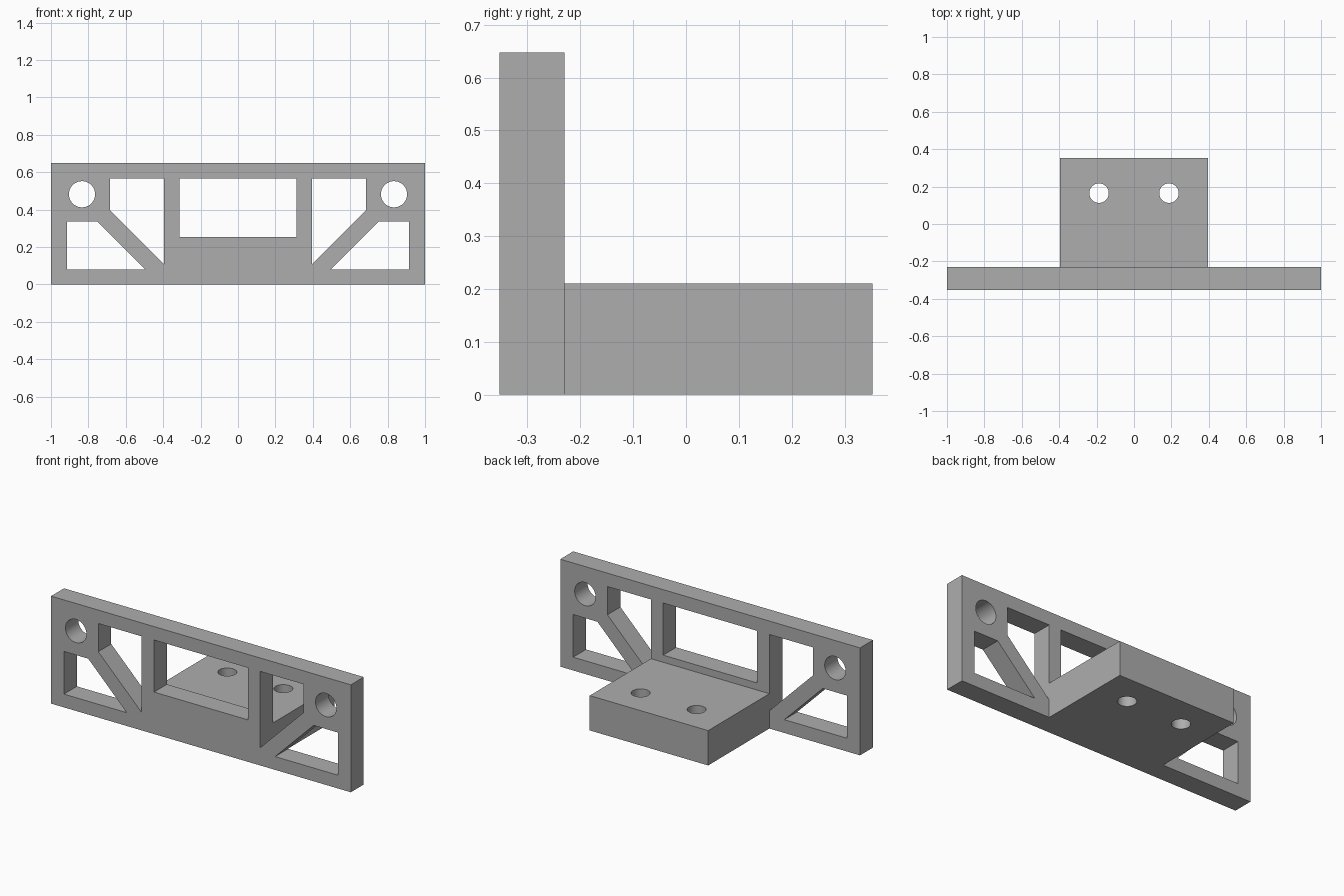
import bpy
import bmesh
from math import cos, sin, tau, pi, radians
from mathutils import Matrix

cube = bpy.data.objects.get("Cube")
if cube:
    bpy.data.objects.remove(cube, do_unlink=True)

grey = bpy.data.materials.new("mid grey")
grey.use_nodes = True
colour = (0.42, 0.42, 0.42, 1)
grey.diffuse_color = colour
grey.node_tree.nodes["Principled BSDF"].inputs["Base Color"].default_value = colour


def rectangle(x, low, high):
    return [(-x, low), (x, low), (x, high), (-x, high)]


def circle(x, y, r, sides=48):
    return [(x + r * cos(tau * i / sides), y + r * sin(tau * i / sides))
            for i in range(sides)]


def mirrored(outline):
    return [outline, [(-x, y) for x, y in reversed(outline)]]


def pierced_slab(name, loops, thickness, placement):
    """Extrude a filled outline; inner loops become through holes."""
    curve = bpy.data.curves.new(name + "_profile", "CURVE")
    curve.dimensions = "2D"
    curve.fill_mode = "BOTH"
    curve.extrude = thickness / 2
    for loop in loops:
        spline = curve.splines.new("POLY")
        spline.points.add(len(loop) - 1)
        for point, (x, y) in zip(spline.points, loop):
            point.co = (x, y, 0, 1)
        spline.use_cyclic_u = True
    helper = bpy.data.objects.new(name + "_profile", curve)
    bpy.context.collection.objects.link(helper)
    bpy.context.view_layer.update()
    evaluated = helper.evaluated_get(bpy.context.evaluated_depsgraph_get())
    mesh = bpy.data.meshes.new_from_object(evaluated)
    bpy.data.objects.remove(helper, do_unlink=True)

    # Weld the caps to the walls and place the slab
    bm = bmesh.new()
    bm.from_mesh(mesh)
    bmesh.ops.remove_doubles(bm, verts=bm.verts, dist=0.0005)
    bmesh.ops.transform(bm, matrix=placement, verts=bm.verts)
    bmesh.ops.recalc_face_normals(bm, faces=bm.faces)
    bm.to_mesh(mesh)
    bm.free()
    mesh.materials.clear()
    mesh.materials.append(grey)
    obj = bpy.data.objects.new(name, mesh)
    bpy.context.collection.objects.link(obj)
    bpy.ops.object.select_all(action="DESELECT")
    obj.select_set(True)
    bpy.context.view_layer.objects.active = obj
    bpy.ops.object.shade_smooth_by_angle(angle=radians(30))
    return obj


# Upright plate: central window, diagonal-braced pockets and bolt holes
upper_pocket = [(0.395, 0.107), (0.685, 0.397), (0.685, 0.567), (0.395, 0.567)]
lower_pocket = [(0.495, 0.08), (0.914, 0.08), (0.914, 0.337), (0.752, 0.337)]
plate_loops = [rectangle(1, 0, 0.648), rectangle(0.313, 0.253, 0.567)]
for opening in (upper_pocket, lower_pocket, circle(0.834, 0.482, 0.07)):
    plate_loops += mirrored(opening)
pierced_slab("upright_plate", plate_loops, 0.123,
             Matrix.Translation((0, -0.2915, 0)) @ Matrix.Rotation(pi / 2, 4, "X"))

# Rear mounting block with two vertical bolt holes
block_loops = [rectangle(0.395, -0.23, 0.353)] + mirrored(circle(0.187, 0.165, 0.052))
pierced_slab("mounting_block", block_loops, 0.21, Matrix.Translation((0, 0, 0.105)))
